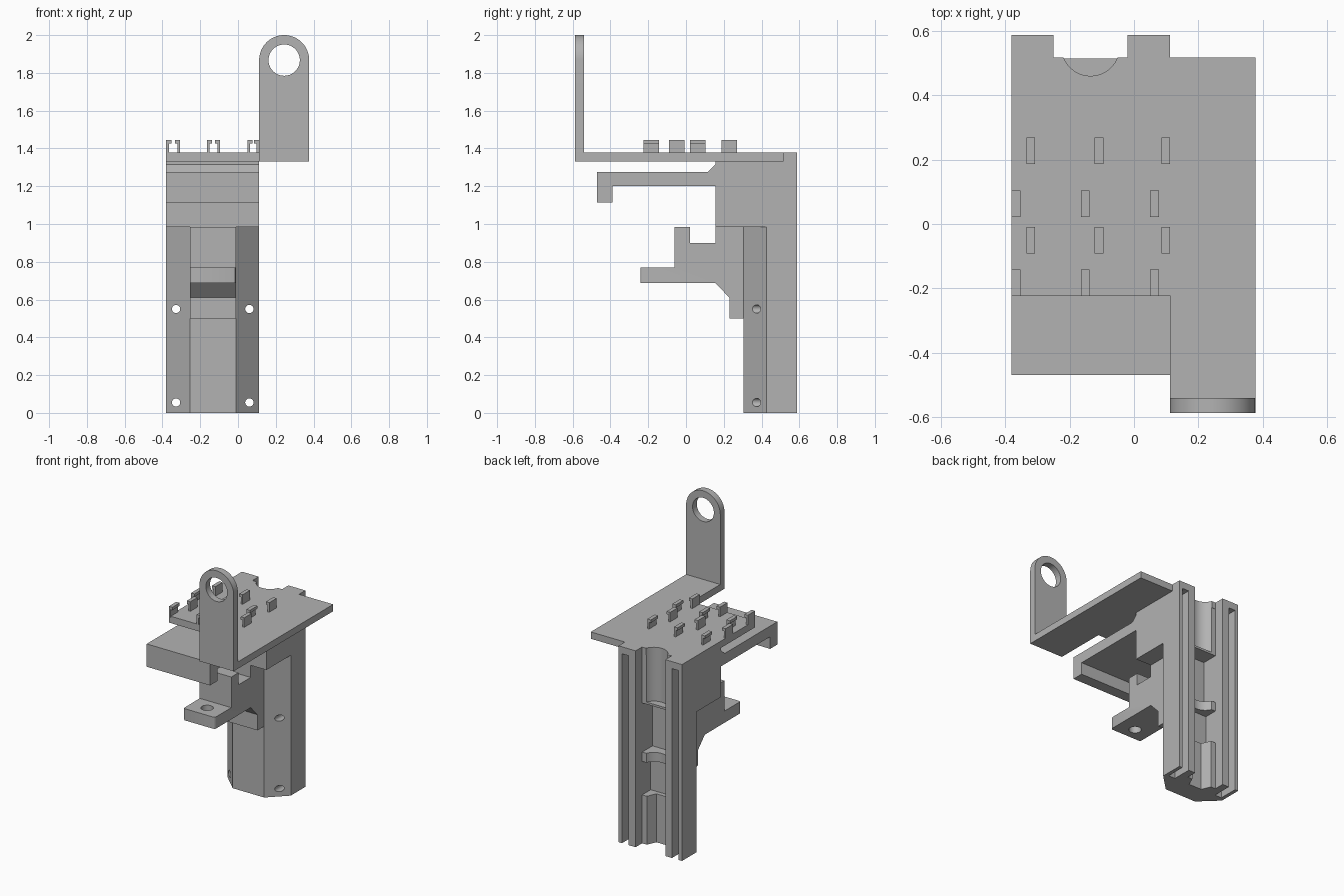
import bpy
import bmesh
import math
from mathutils import Vector

if "Cube" in bpy.data.objects:
    bpy.data.objects.remove(bpy.data.objects["Cube"], do_unlink=True)

grey = bpy.data.materials.new("plain grey")
grey.use_nodes = True
colour = (0.45, 0.45, 0.45, 1)
grey.diffuse_color = colour
grey.node_tree.nodes["Principled BSDF"].inputs["Base Color"].default_value = colour

# Shared extents of the column and its central pocket
XL, XR = -0.38, 0.112
PL, PR = -0.25, -0.02
MID = (PL + PR) / 2
BACK = 0.587


def prism(name, points, axis, lo, hi):
    """Extrude a 2D profile along an axis: x takes (y,z), y takes (x,z), z takes (x,y)."""
    place = {"x": lambda a, b, t: (t, a, b),
             "y": lambda a, b, t: (a, t, b),
             "z": lambda a, b, t: (a, b, t)}[axis]
    bm = bmesh.new()
    face = bm.faces.new([bm.verts.new(place(a, b, lo)) for a, b in points])
    top = bmesh.ops.extrude_face_region(bm, geom=[face])["geom"]
    shift = Vector(place(0, 0, hi - lo))
    bmesh.ops.translate(bm, vec=shift, verts=[v for v in top if isinstance(v, bmesh.types.BMVert)])
    bmesh.ops.recalc_face_normals(bm, faces=bm.faces)
    mesh = bpy.data.meshes.new(name)
    bm.to_mesh(mesh)
    bm.free()
    mesh.materials.append(grey)
    obj = bpy.data.objects.new(name, mesh)
    bpy.context.collection.objects.link(obj)
    return obj


def box(name, x0, x1, y0, y1, z0, z1):
    return prism(name, [(x0, y0), (x1, y0), (x1, y1), (x0, y1)], "z", z0, z1)


def arc(cx, cy, r, start=0, end=360, n=32):
    count = n if end - start == 360 else n + 1
    angles = [math.radians(start + (end - start) * i / n) for i in range(count)]
    return [(cx + r * math.cos(a), cy + r * math.sin(a)) for a in angles]


def cut(obj, cutters):
    """Subtract each cutter, then discard it."""
    bpy.context.view_layer.objects.active = obj
    for c in cutters:
        c.hide_render = True
        mod = obj.modifiers.new("cut", "BOOLEAN")
        mod.operation = "DIFFERENCE"
        mod.solver = "EXACT"
        mod.object = c
        bpy.ops.object.modifier_apply(modifier=mod.name)
        bpy.data.objects.remove(c, do_unlink=True)


def smooth(obj):
    bpy.ops.object.select_all(action="DESELECT")
    obj.select_set(True)
    bpy.context.view_layer.objects.active = obj
    bpy.ops.object.shade_smooth_by_angle(angle=math.radians(30))


def back_groove(z0, z1):
    return prism("groove_cutter", arc(MID, 0.55, 0.09), "z", z0, z1)


# Column with chamfered front corners
column = prism("column", [(PL - 0.005, 0.305), (PR + 0.01, 0.305), (XR, 0.425), (XR, BACK),
                          (XL, BACK), (XL, 0.425)], "z", 0, 1.33)
cutters = [
    box("pocket_cutter", PL, PR, 0.515, 0.7, -0.1, 1.5),
    back_groove(1.0, 1.5),
    box("upper_pocket_cutter", PL, PR, 0.40, 0.6, 0.64, 0.985),
    back_groove(0.5, 0.7),
    box("lower_pocket_cutter", PL, PR, 0.42, 0.6, 0.34, 0.575),
    prism("angled_groove_cutter", [(PL + 0.03, 0.53), (PL + 0.065, 0.45),
                                   (PR - 0.065, 0.45), (PR - 0.03, 0.53)], "z", -0.1, 0.4),
]
# Rear slots and the screw holes that open into them
for x in (-0.328, 0.06):
    cutters.append(box("slot_cutter", x - 0.026, x + 0.026, 0.45, 0.7, -0.1, 1.33 - 0.001))
    for z in (0.055, 0.55):
        cutters.append(prism("screw_cutter", arc(x, z, 0.022, n=20), "y", 0.2, 0.55))
cut(column, cutters)
smooth(column)

# Upper block, neck and overhanging shelf with front lip
prism("shelf_block", [(0.43, 0.985), (0.43, 1.33), (0.155, 1.33), (0.155, 1.315), (0.115, 1.275),
                      (-0.47, 1.275), (-0.47, 1.115), (-0.39, 1.115), (-0.39, 1.2),
                      (0.155, 1.2), (0.155, 0.985)], "x", XL, XR)

# Stepped front bracket with a drilled tab
bracket = prism("front_bracket", [(0.31, 0.5), (0.31, 0.985), (0.155, 0.985), (0.155, 0.9),
                                  (0.02, 0.9), (0.02, 0.985), (-0.06, 0.985), (-0.06, 0.77),
                                  (-0.242, 0.77), (-0.242, 0.688), (0.155, 0.688),
                                  (0.23, 0.61), (0.23, 0.5)], "x", PL - 0.005, PR + 0.01)
bm = bmesh.new()
bm.from_mesh(bracket.data)
corners = [e for e in bm.edges if all(v.co.y < -0.2 for v in e.verts)
           and abs(e.verts[0].co.z - e.verts[1].co.z) > 0.05]
bmesh.ops.bevel(bm, geom=corners, offset=0.014, segments=3, affect="EDGES", profile=0.5)
bm.to_mesh(bracket.data)
bm.free()
cut(bracket, [prism("tab_hole_cutter", arc(MID, -0.15, 0.04), "z", 0.6, 0.85)])
smooth(bracket)

# Top plate with side arm and rear notch
plate = prism("top_plate", [(XL, -0.222), (XR, -0.222), (XR, -BACK), (0.377, -BACK), (0.377, 0.517),
                            (XR, 0.517), (XR, BACK), (XL, BACK)], "z", 1.33, 1.378)
cut(plate, [box("notch_cutter", PL, PR, 0.517, 0.7, 1.2, 1.5), back_groove(1.2, 1.5)])
smooth(plate)

# Upright ring tab at the end of the arm
ring_x = (XR + 0.377) / 2
radius = 0.377 - ring_x
ring = prism("ring_tab", [(XR, 1.33), (0.377, 1.33)] + arc(ring_x, 2 - radius, radius, 0, 180),
             "y", -BACK, -0.54)
cut(ring, [prism("ring_hole_cutter", arc(ring_x, 2 - radius, 0.083, n=40), "y", -0.7, -0.4)])
smooth(ring)


# Hooked cable clips in facing rows
def clip(outer, side, y):
    profile = [(0, 1.37), (0, 1.445), (0.027, 1.445), (0.027, 1.425), (0.014, 1.425), (0.014, 1.37)]
    prism("cable_clip", [(outer + side * a, z) for a, z in profile], "y", y - 0.041, y + 0.041)


for y in (0.063, -0.183):
    for x in (XL, -0.165, 0.05):
        clip(x, 1, y)
for y in (0.228, -0.05):
    for x in (-0.307, -0.095, XR):
        clip(x, -1, y)
